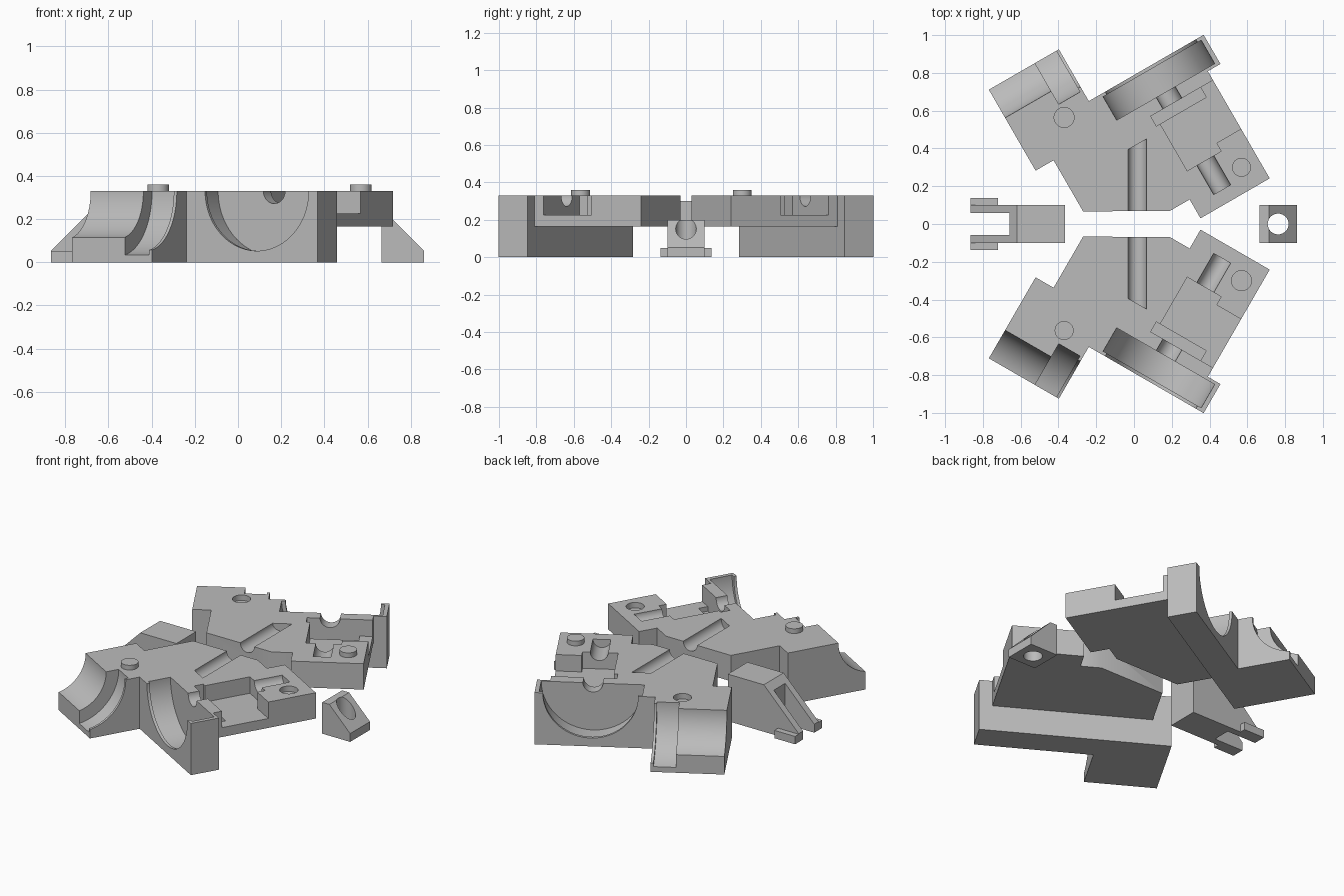
import bpy, bmesh, math
from mathutils import Matrix

cube = bpy.data.objects.get("Cube")
if cube:
    bpy.data.objects.remove(cube)

grey = bpy.data.materials.new("plain grey")
grey.use_nodes = True
grey.diffuse_color = (0.5, 0.5, 0.5, 1)
grey.node_tree.nodes["Principled BSDF"].inputs["Base Color"].default_value = (0.5, 0.5, 0.5, 1)

TILT = Matrix.Rotation(math.radians(30), 4, "Z")   # each half lies at 30 degrees
FLAT = Matrix.Identity(4)
TOP = 0.33
MID = 0.165


def prism(name, pts, axis, lo, hi, frame=FLAT):
    """Extrude a 2D profile along one axis of a frame."""
    def place(p, t):
        a, b = p
        return {"x": (t, a, b), "y": (a, t, b), "z": (a, b, t)}[axis]
    bm = bmesh.new()
    n = len(pts)
    low = [bm.verts.new(place(p, lo)) for p in pts]
    high = [bm.verts.new(place(p, hi)) for p in pts]
    bm.faces.new(low)
    bm.faces.new(high)
    for i in range(n):
        j = (i + 1) % n
        bm.faces.new((low[i], low[j], high[j], high[i]))
    bmesh.ops.recalc_face_normals(bm, faces=bm.faces)
    bm.transform(frame)
    me = bpy.data.meshes.new(name)
    bm.to_mesh(me)
    bm.free()
    me.materials.append(grey)
    ob = bpy.data.objects.new(name, me)
    bpy.context.collection.objects.link(ob)
    return ob


def circle(a, b, r, n=64):
    return [(a + r * math.cos(2 * math.pi * (i + 0.5) / n),
             b + r * math.sin(2 * math.pi * (i + 0.5) / n)) for i in range(n)]


def rect(a0, a1, b0, b1):
    return [(a0, b0), (a1, b0), (a1, b1), (a0, b1)]


def combine(ob, other, operation="DIFFERENCE"):
    """Apply a boolean and drop the helper."""
    other.hide_render = True
    mod = ob.modifiers.new("cut", "BOOLEAN")
    mod.operation = operation
    mod.solver = "EXACT"
    mod.object = other
    bpy.context.view_layer.update()
    dg = bpy.context.evaluated_depsgraph_get()
    me = bpy.data.meshes.new_from_object(ob.evaluated_get(dg))
    ob.modifiers.clear()
    ob.data = me
    bpy.data.objects.remove(other)


def smooth(ob):
    bpy.ops.object.select_all(action="DESELECT")
    ob.select_set(True)
    bpy.context.view_layer.objects.active = ob
    bpy.ops.object.shade_smooth_by_angle(angle=math.radians(30))


# Full-height outer body of a half
half = prism("back_half", [(-0.31, 0.505), (0.82, 0.505), (0.82, 0.683), (0.118, 0.683),
                           (0.118, 1.0), (-0.31, 1.0)], "z", 0, TOP, TILT)

# Raised plate reaching towards the middle
plate = prism("plate", [(-0.2, 0.55), (-0.2, 0.193), (0.197, -0.035), (0.32, -0.035),
                        (0.32, -0.15), (0.743, -0.15), (0.743, 0.55)], "z", MID, TOP, TILT)
combine(half, plate, "UNION")

# Stepped round seat at the outer end: shaft, flange and lip
for r, lo, hi in ((0.22, -0.4, 0.0), (0.3, -0.028, 0.102), (0.277, 0.09, 0.2)):
    combine(half, prism("seat_cut", circle(1.048, TOP, r), "x", lo, hi, TILT))

# Round wheel well, its narrower lip, axle notch and cable channel
for r, lo, hi in ((0.3, 0.522, 0.665), (0.277, 0.65, 0.75),
                  (0.058, 0.42, 0.56), (0.052, -0.076, 0.13)):
    combine(half, prism("round_cut", circle(0.495, TOP, r), "y", lo, hi, TILT))

# Rectangular pocket, open at the side, with a deeper slot
for box, floor in ((rect(0.385, 0.592, 0.103, 0.42), 0.225),
                   (rect(0.385, 0.85, 0.153, 0.45), 0.225),
                   (rect(0.362, 0.667, 0.39, 0.45), 0.195)):
    combine(half, prism("pocket_cut", box, "z", floor, 0.5, TILT))

# Straight groove from the middle edge with a slanted end
groove = prism("groove_cut", circle(0.018, TOP, 0.049), "y", -0.1, 0.412)
for v in groove.data.vertices:
    if v.co.y > 0.2:
        v.co.y += v.co.x * math.tan(math.radians(30))
combine(half, groove)

# Mirrored front half
front = half.copy()
front.data = half.data.copy()
front.name = "front_half"
front.data.transform(Matrix.Scale(-1, 4, (0, 1, 0)))
front.data.flip_normals()
bpy.context.collection.objects.link(front)

# Alignment pegs on one half meet holes in the other
outer, inner = (-0.37, 0.564), (0.569, 0.3)
for ob, side, peg, hole in ((half, 1, inner, outer), (front, -1, outer, inner)):
    combine(ob, prism("hole_cut", circle(hole[0], side * hole[1], 0.053), "z", 0.295, 0.5))
    pin = prism(ob.name + "_peg", circle(peg[0], side * peg[1], 0.05), "z", 0.31, 0.36)
    smooth(pin)
    smooth(ob)

# Forked wedge block with two small feet
fork = prism("forked_block", [(-0.866, 0), (-0.365, 0), (-0.365, 0.3), (-0.62, 0.3),
                              (-0.866, 0.054)], "y", -0.1, 0.1)
combine(fork, prism("feet", rect(-0.866, -0.72, -0.137, 0.137), "z", 0, 0.05), "UNION")
combine(fork, prism("fork_cut", rect(-1.0, -0.66, -0.057, 0.057), "z", -0.1, 0.5))

# Small wedge block with an upright hole
wedge = prism("wedge_block", [(0.665, 0), (0.862, 0), (0.862, 0.053), (0.715, 0.2),
                              (0.665, 0.2)], "y", -0.1, 0.1)
combine(wedge, prism("wedge_hole_cut", circle(0.763, 0, 0.055), "z", -0.1, 0.4))
smooth(wedge)
